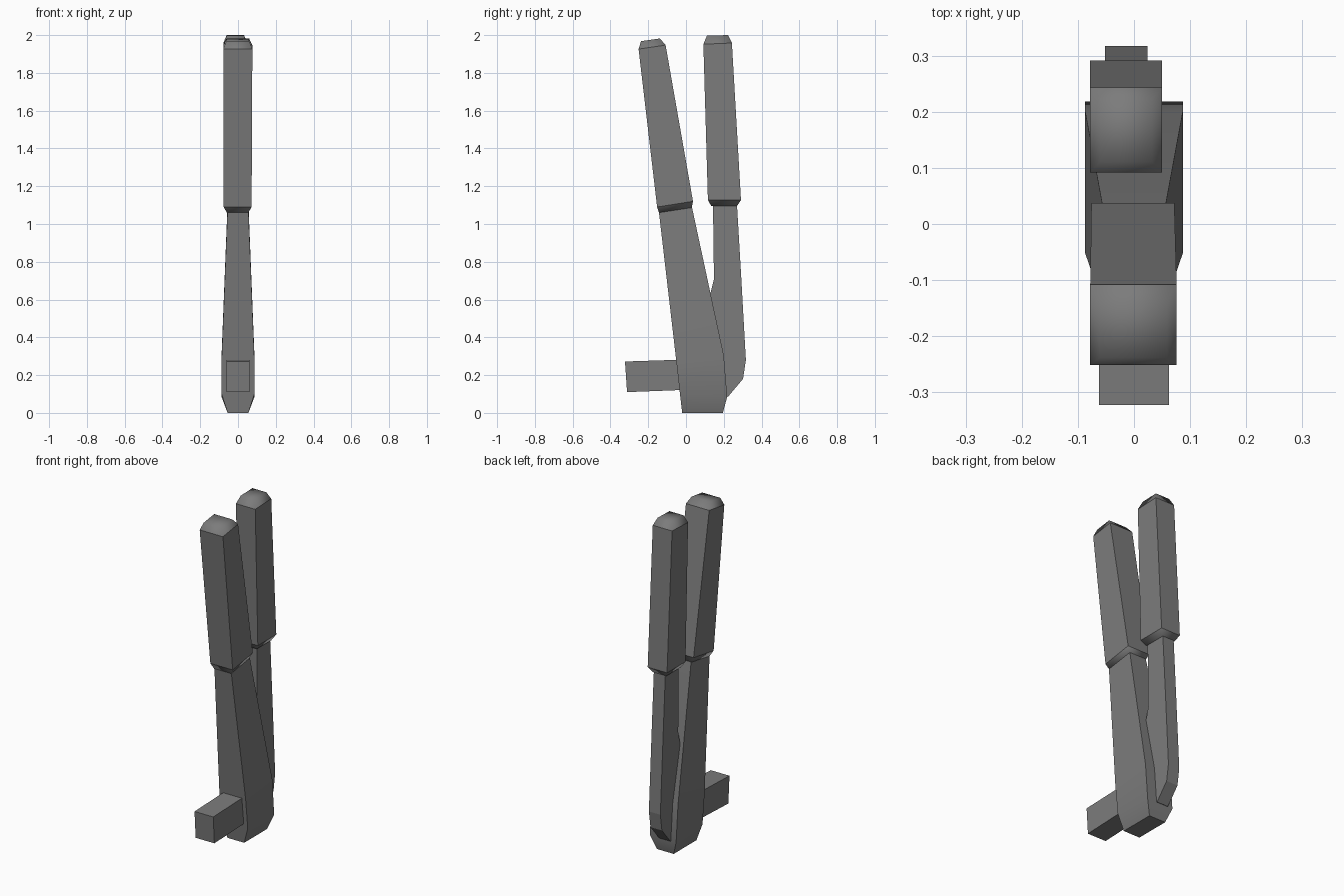
import bpy
import bmesh
from mathutils import Vector

cube = bpy.data.objects.get("Cube")
if cube:
    bpy.data.objects.remove(cube, do_unlink=True)

grey = bpy.data.materials.new("dark_grey")
grey.use_nodes = True
colour = (0.2, 0.2, 0.2, 1)
grey.diffuse_color = colour
grey.node_tree.nodes["Principled BSDF"].inputs["Base Color"].default_value = colour


def loft(name, sections, smooth=None):
    """Skin rectangular sections: front (y, z), back (y, z), half width, centre x.
    smooth: 'ends' rounds the shading of both tips, 'angle' of shallow bends."""
    bm = bmesh.new()
    rings = []
    for front, back, half, mid in sections:
        corners = [(-half, front), (half, front), (half, back), (-half, back)]
        rings.append([bm.verts.new(Vector((mid + x, *p))) for x, p in corners])
    last = len(rings) - 2
    tips = [bm.faces.new(rings[0]), bm.faces.new(rings[-1])]
    for n, (low, high) in enumerate(zip(rings, rings[1:])):
        for i in range(4):
            j = (i + 1) % 4
            face = bm.faces.new((low[i], low[j], high[j], high[i]))
            if n in (0, last):
                tips.append(face)
    if smooth == 'ends':
        for face in tips:
            face.smooth = True
    bmesh.ops.recalc_face_normals(bm, faces=bm.faces)
    mesh = bpy.data.meshes.new(name)
    bm.to_mesh(mesh)
    bm.free()
    mesh.materials.append(grey)
    obj = bpy.data.objects.new(name, mesh)
    bpy.context.collection.objects.link(obj)
    if smooth == 'angle':
        bpy.ops.object.select_all(action='DESELECT')
        obj.select_set(True)
        bpy.context.view_layer.objects.active = obj
        bpy.ops.object.shade_smooth_by_angle()
    return obj


# Front arm: wide at the base, tapering up to its grip
loft("front_arm", [
    ((-0.02, 0), (0.195, 0), 0.055, 0),
    ((-0.032, 0.1), (0.218, 0.085), 0.087, 0),
    ((-0.052, 0.28), (0.2, 0.305), 0.087, 0),
    ((-0.143, 1.06), (0.032, 1.087), 0.056, 0),
], 'angle')

# Front grip with chamfered tips
loft("front_grip", [
    ((-0.142, 1.057), (0.03, 1.085), 0.055, -0.002),
    ((-0.153, 1.09), (0.037, 1.12), 0.074, -0.002),
    ((-0.251, 1.926), (-0.108, 1.947), 0.077, -0.001),
    ((-0.238, 1.968), (-0.138, 1.982), 0.06, -0.001),
], 'ends')

# Rear arm: narrow bar bent into the base of the front arm
mid = -0.014
loft("rear_arm", [
    ((0.12, 0.12), (0.222, 0.085), 0.038, mid),
    ((0.12, 0.22), (0.302, 0.18), 0.038, mid),
    ((0.11, 0.3), (0.317, 0.28), 0.038, mid),
    ((0.13, 0.635), (0.297, 0.635), 0.038, mid),
    ((0.148, 0.709), (0.293, 0.709), 0.038, mid),
    ((0.143, 1.1), (0.27, 1.1), 0.038, mid),
])

# Rear grip
loft("rear_grip", [
    ((0.134, 1.095), (0.27, 1.095), 0.045, mid),
    ((0.116, 1.127), (0.291, 1.127), 0.064, mid),
    ((0.092, 1.952), (0.243, 1.958), 0.064, mid),
    ((0.111, 1.997), (0.222, 2.0), 0.046, mid),
], 'ends')

# Square peg at the foot of the front arm
loft("front_peg", [
    ((-0.312, 0.11), (0.05, 0.124), 0.062, 0),
    ((-0.323, 0.272), (0.05, 0.284), 0.062, 0),
])
